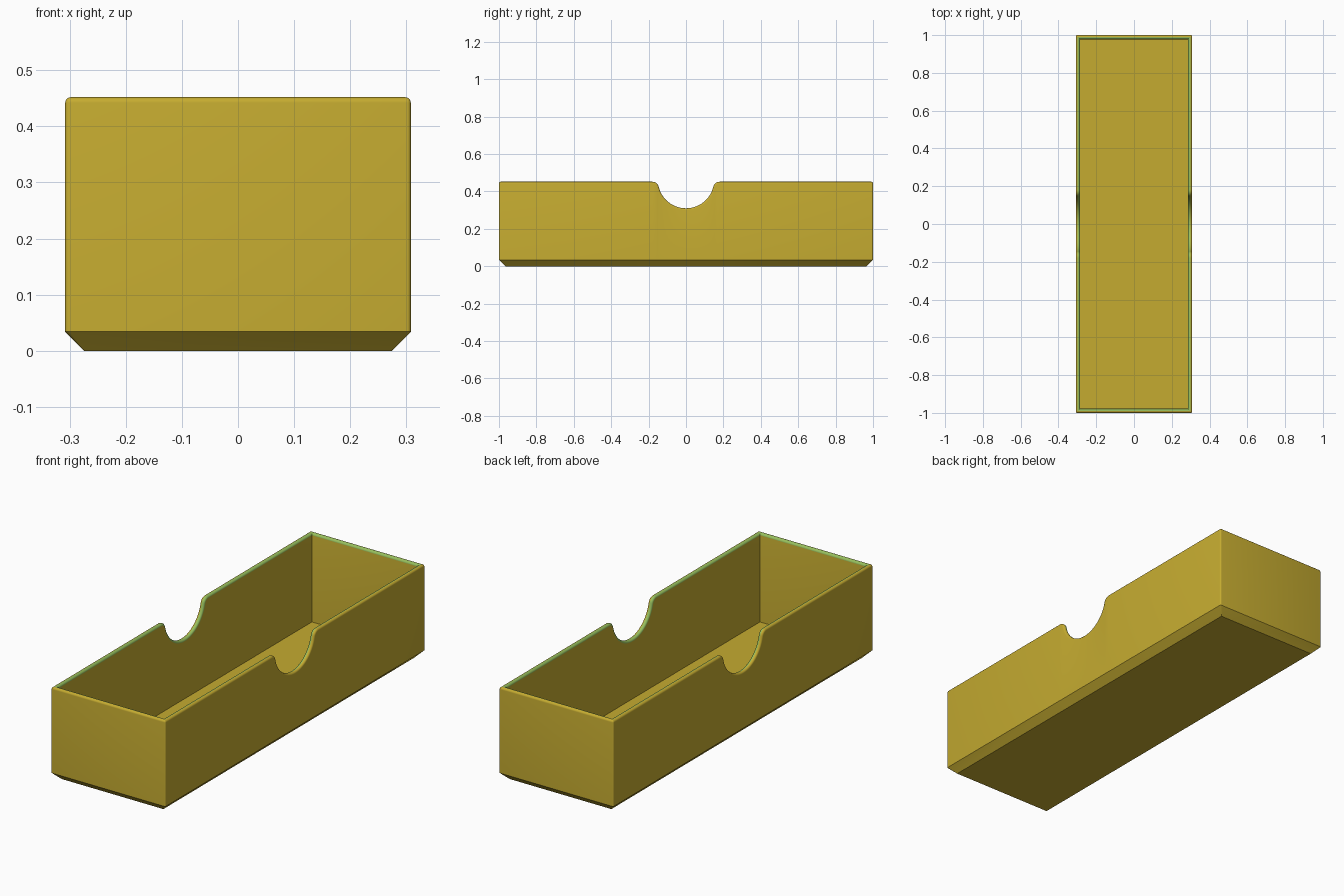
import bpy, bmesh
from math import sin, cos, pi, asin

if "Cube" in bpy.data.objects:
    bpy.data.objects.remove(bpy.data.objects["Cube"])


def material(name, rgb):
    m = bpy.data.materials.new(name)
    m.use_nodes = True
    m.diffuse_color = (*rgb, 1)
    m.node_tree.nodes["Principled BSDF"].inputs["Base Color"].default_value = (*rgb, 1)
    return m


HX, HY, H = 0.308, 1.0, 0.452      # outer half sizes and height
WALL, FLOOR, CHAMFER = 0.022, 0.02, 0.034
ROUND, CORNER = 0.01, 0.007        # rim and vertical edge rounding
CUT_R, CUT_Z, LIP = 0.15, 0.46, 0.035   # thumb notch radius, centre height, lip rounding


def arc(cy, cz, r, a0, a1, n, sign):
    """Points of an arc with the normal pointing out of the material."""
    angles = [a0 + (a1 - a0) * i / n for i in range(n + 1)]
    return [(cy + r * cos(a), cz + r * sin(a), sign * cos(a), sign * sin(a)) for a in angles]


# Thumb notch profile along a long side: lip, bowl, lip
tilt = asin((CUT_Z - H + LIP) / (CUT_R + LIP))
lip_y = (CUT_R + LIP) * cos(tilt)
notch = arc(-lip_y, H - LIP, LIP, pi / 2, tilt, 8, 1)
notch += arc(0, CUT_Z, CUT_R, pi + tilt, 2 * pi - tilt, 28, -1)[1:-1]
notch += arc(lip_y, H - LIP, LIP, pi - tilt, pi / 2, 8, 1)


def ring(bm, inset, depth, z=None):
    """One loop round the box, inset from outside and sunk below the rim."""
    r = max(CORNER - inset, 0.0008)
    pts = []

    def side(s):
        for y, h, ny, nz in (notch if s > 0 else notch[::-1]):
            pts.append((s * (HX - inset), y - depth * ny, h - depth * nz))

    def corner(sx, sy, start):
        for i in range(5):
            a = start + pi / 2 * i / 4
            pts.append((sx * (HX - inset - r) + r * cos(a),
                        sy * (HY - inset - r) + r * sin(a), H - depth))

    side(1)
    corner(1, 1, 0)
    corner(-1, 1, pi / 2)
    side(-1)
    corner(-1, -1, pi)
    corner(1, -1, 1.5 * pi)
    return [bm.verts.new((x, y, h if z is None else z)) for x, y, h in pts]


# Box wall section, from the underside up over the rim and down to the floor
bm = bmesh.new()
steps = [i / 5 * pi / 2 for i in range(6)]
outer = [(ROUND * (1 - cos(a)), ROUND * (1 - sin(a))) for a in steps]
inner = [(WALL - t, d) for t, d in reversed(outer)]
rings = [ring(bm, CHAMFER, ROUND, 0), ring(bm, 0, ROUND, CHAMFER)]
rings += [ring(bm, t, d) for t, d in outer + inner]
rings.append(ring(bm, WALL, ROUND, FLOOR))

first_green = 1 + len(outer)
last_green = first_green + len(inner) - 1
for k, (low, high) in enumerate(zip(rings, rings[1:])):
    for i in range(len(low)):
        j = (i + 1) % len(low)
        f = bm.faces.new((low[i], low[j], high[j], high[i]))
        f.material_index = 1 if first_green <= k <= last_green else 0
bm.faces.new(rings[0][::-1])
bm.faces.new(rings[-1])
bmesh.ops.recalc_face_normals(bm, faces=bm.faces)

mesh = bpy.data.meshes.new("open_tray")
bm.to_mesh(mesh)
bm.free()
mesh.materials.append(material("mustard_yellow", (0.56, 0.41, 0.03)))
mesh.materials.append(material("soft_green", (0.31, 0.52, 0.11)))
tray = bpy.data.objects.new("open_tray", mesh)
bpy.context.collection.objects.link(tray)

# Smooth the rounded rim, keep the other edges crisp
bpy.context.view_layer.objects.active = tray
tray.select_set(True)
bpy.ops.object.shade_smooth_by_angle(angle=pi / 6)
